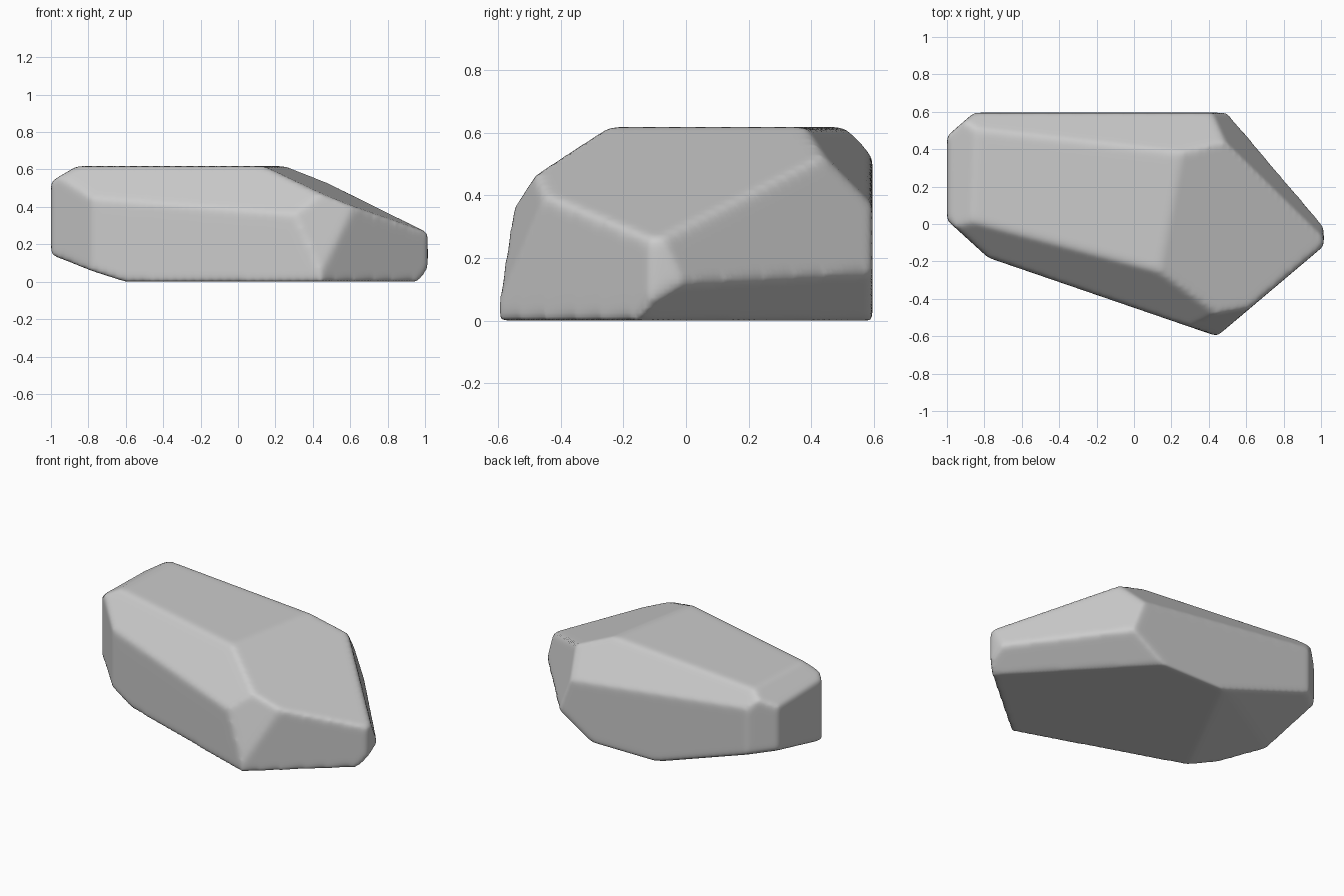
import bpy, bmesh
from mathutils import Vector

if "Cube" in bpy.data.objects:
    bpy.data.objects.remove(bpy.data.objects["Cube"])

# Block the rock is carved from
LOW, HIGH = Vector((-1.0, -0.605, 0.0)), Vector((1.015, 0.595, 0.618))
CENTRE = Vector((0, 0, 0.3))

# Each facet is given by three points lying on it
FACETS = [
    ((-0.78, -0.18, 0), (0.40, -0.585, 0), (0.40, -0.585, 0.5)),             # front
    ((-0.85, 0.0, 0.61), (0.15, -0.27, 0.605), (0.30, -0.54, 0.37)),         # front upper slope
    ((0.15, -0.27, 0.61), (0.25, 0.38, 0.62), (0.96, -0.05, 0.29)),          # long right slope
    ((0.45, -0.595, 0.03), (0.97, -0.155, 0.2), (0.62, -0.45, 0.4)),         # front right
    ((0.31, -0.55, 0.36), (0.62, -0.45, 0.40), (0.45, -0.60, 0.04)),         # front triangle
    ((0.53, 0.40, 0.50), (0.97, -0.03, 0.28), (0.50, 0.575, 0.2)),           # back right
    ((0.98, 0.0, 0.1), (0.50, 0.58, 0.14), (0.87, -0.05, 0.0)),              # back right underside
    ((-0.80, 0.50, 0.62), (0.25, 0.38, 0.62), (0.50, 0.595, 0.36)),          # back upper slope
    ((-1.0, 0.47, 0), (-0.85, 0.60, 0), (-0.85, 0.60, 0.5)),                 # left back corner
    ((-1.0, 0.02, 0), (-0.78, -0.18, 0), (-0.78, -0.18, 0.5)),               # left front corner
    ((-0.86, 0.0, 0.62), (-0.84, 0.5, 0.62), (-1.0, 0.3, 0.53)),             # left upper
    ((-0.20, 0.585, 0), (-0.62, -0.24, 0), (-1.0, 0.03, 0.14)),              # left underside
    ((-0.20, 0.59, 0), (-1.0, 0.03, 0.14), (-0.85, 0.595, 0.22)),            # back left underside
]


def slice_facet(bm, points):
    a, b, c = map(Vector, points)
    normal = (b - a).cross(c - a).normalized()
    if normal.dot(CENTRE - a) > 0:
        normal.negate()
    bmesh.ops.bisect_plane(bm, geom=bm.verts[:] + bm.edges[:] + bm.faces[:],
                           dist=1e-5, plane_co=a, plane_no=normal, clear_outer=True)
    rim = [e for e in bm.edges if e.is_boundary]
    if rim:
        bmesh.ops.holes_fill(bm, edges=rim, sides=0)


# Carve the block
bm = bmesh.new()
bmesh.ops.create_cube(bm, size=1)
for v in bm.verts:
    v.co = Vector([LOW[i] if v.co[i] < 0 else HIGH[i] for i in range(3)])
for facet in FACETS:
    slice_facet(bm, facet)
bmesh.ops.recalc_face_normals(bm, faces=bm.faces[:])
mesh = bpy.data.meshes.new("rock")
bm.to_mesh(mesh)
bm.free()
rock = bpy.data.objects.new("rock", mesh)
bpy.context.collection.objects.link(rock)

# Worn, softly rounded edges
remesh = rock.modifiers.new("remesh", 'REMESH')
remesh.mode = 'VOXEL'
remesh.voxel_size = 0.016
remesh.use_smooth_shade = True
smooth = rock.modifiers.new("wear", 'SMOOTH')
smooth.factor = 0.5
smooth.iterations = 12
